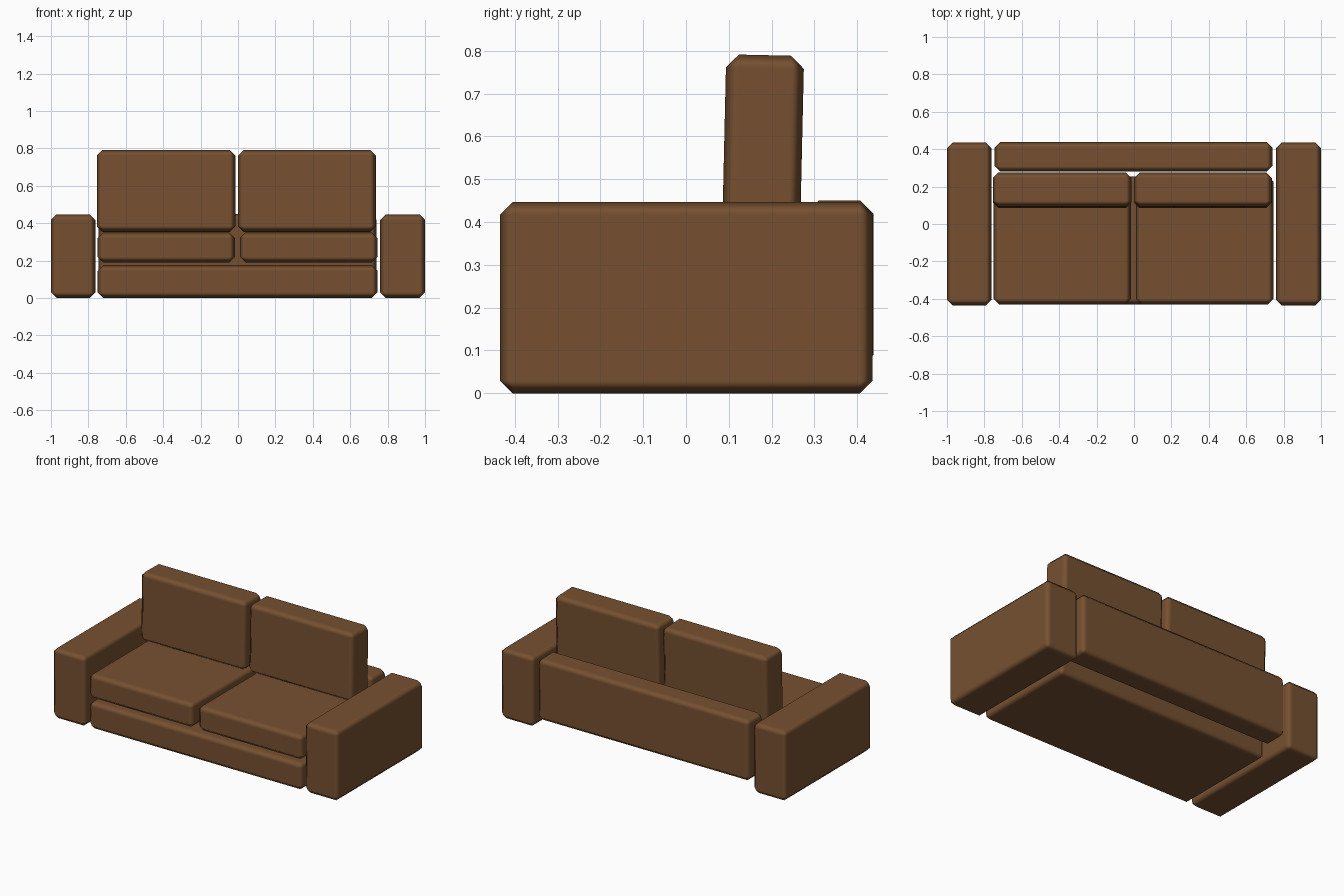
import bpy, math

if "Cube" in bpy.data.objects:
    bpy.data.objects.remove(bpy.data.objects["Cube"])

# Single brown upholstery colour
brown = bpy.data.materials.new("brown_upholstery")
brown.diffuse_color = (0.18, 0.081, 0.030, 1)
brown.use_nodes = True
brown.node_tree.nodes["Principled BSDF"].inputs["Base Color"].default_value = brown.diffuse_color


def padded_block(name, x, y, z, chamfer=0.03, tilt=0.0):
    """Chamfered box from (min, max) ranges, optionally leaning back."""
    centre = [(r[0] + r[1]) / 2 for r in (x, y, z)]
    bpy.ops.mesh.primitive_cube_add(size=1, location=centre)
    ob = bpy.context.object
    ob.name = name
    ob.scale = [r[1] - r[0] for r in (x, y, z)]
    bpy.ops.object.transform_apply(location=False, rotation=False, scale=True)
    ob.rotation_euler.x = -math.radians(tilt)
    ob.data.materials.append(brown)
    for p in ob.data.polygons:
        p.use_smooth = True
    # One-step chamfer with flat main faces and softly shaded edges
    bev = ob.modifiers.new("chamfer", 'BEVEL')
    bev.width = chamfer
    bev.segments = 1
    bev.limit_method = 'NONE'
    bev.harden_normals = True
    return ob


# Base and low back panel (raised slightly off the floor)
padded_block("base", (-0.75, 0.746), (-0.43, 0.255), (0, 0.175))
padded_block("back_panel", (-0.745, 0.74), (0.28, 0.438), (0.06, 0.45))

# Arms
padded_block("arm_left", (-1.0, -0.763), (-0.435, 0.436), (0, 0.447))
padded_block("arm_right", (0.76, 1.0), (-0.435, 0.436), (0, 0.447))

# Seat cushions and slightly reclined back cushions
for side, seat_x, back_x in (("left", (-0.75, -0.017), (-0.755, -0.014)),
                             ("right", (0.01, 0.746), (0.0, 0.737))):
    padded_block("seat_cushion_" + side, seat_x, (-0.43, 0.25), (0.19, 0.35))
    padded_block("back_cushion_" + side, back_x, (0.089, 0.271),
                 (0.354, 0.79), tilt=1.3)
